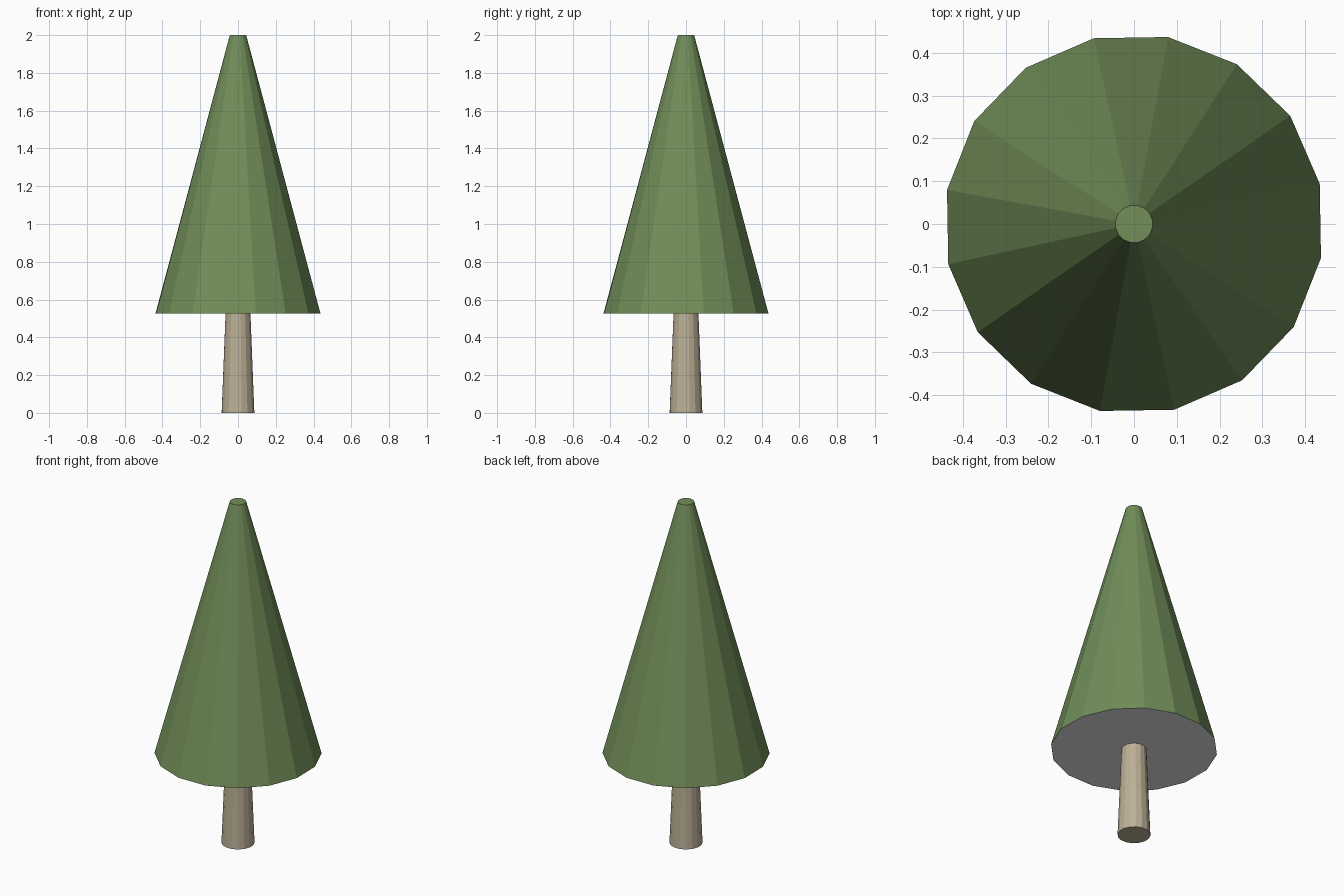
import bpy, bmesh, math

if "Cube" in bpy.data.objects:
    bpy.data.objects.remove(bpy.data.objects["Cube"])

SIDES = 16
TURN = math.radians(12.2)


def srgb(r, g, b):
    lin = lambda c: c / 12.92 if c <= 0.04045 else ((c + 0.055) / 1.055) ** 2.4
    return (lin(r / 255), lin(g / 255), lin(b / 255), 1.0)


def material(name, colour):
    m = bpy.data.materials.new(name)
    m.diffuse_color = colour
    m.use_nodes = True
    m.node_tree.nodes["Principled BSDF"].inputs["Base Color"].default_value = m.diffuse_color
    return m


def tapered(name, r_low, r_high, z_low, z_high, mats):
    """Flat-faced tapered cylinder; the last material goes on the underside."""
    bm = bmesh.new()
    rings = []
    for r, z in ((r_low, z_low), (r_high, z_high)):
        rings.append([bm.verts.new((r * math.cos(TURN + math.tau * i / SIDES),
                                    r * math.sin(TURN + math.tau * i / SIDES), z))
                      for i in range(SIDES)])
    low, high = rings
    for i in range(SIDES):
        j = (i + 1) % SIDES
        bm.faces.new((low[i], low[j], high[j], high[i]))
    bm.faces.new(high)
    bm.faces.new(low[::-1]).material_index = len(mats) - 1
    mesh = bpy.data.meshes.new(name)
    bm.to_mesh(mesh)
    bm.free()
    for m in mats:
        mesh.materials.append(m)
    obj = bpy.data.objects.new(name, mesh)
    bpy.context.collection.objects.link(obj)
    return obj


bark = material("bark", srgb(188, 176, 150))
needles = material("needle green", srgb(113, 142, 89))
under = material("underside grey", (0.8, 0.8, 0.8, 1.0))

# Trunk, ending at the underside of the foliage
tapered("trunk", 0.088, 0.067, 0.0, 0.525, [bark])

# Foliage cone with a blunt tip and grey underside
tapered("foliage", 0.444, 0.044, 0.525, 2.0, [needles, under])
